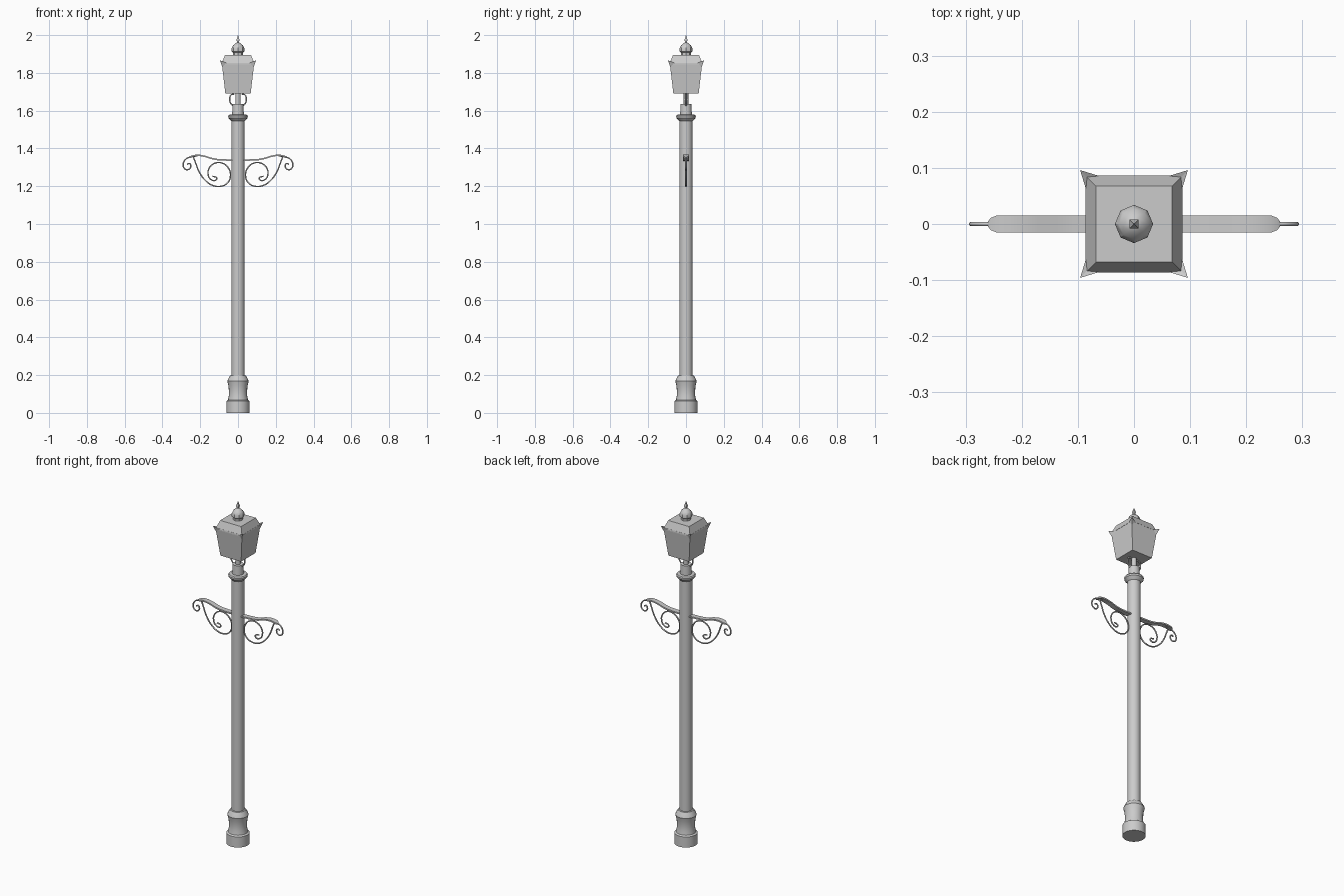
import bpy, bmesh, math

if "Cube" in bpy.data.objects:
    bpy.data.objects.remove(bpy.data.objects["Cube"])


def make_object(name, bm, smooth=None):
    bmesh.ops.recalc_face_normals(bm, faces=bm.faces)
    me = bpy.data.meshes.new(name)
    bm.to_mesh(me)
    bm.free()
    ob = bpy.data.objects.new(name, me)
    bpy.context.collection.objects.link(ob)
    if smooth:
        bpy.ops.object.select_all(action='DESELECT')
        bpy.context.view_layer.objects.active = ob
        ob.select_set(True)
        bpy.ops.object.shade_smooth_by_angle(angle=math.radians(smooth))
    return ob


def lathe(name, profile, sides, turn=0.0, smooth=None):
    """Stack regular polygon rings given as (radius, z) and cap both ends."""
    bm = bmesh.new()
    rings = []
    for r, z in profile:
        angles = [turn + 2 * math.pi * i / sides for i in range(sides)]
        rings.append([bm.verts.new((r * math.cos(a), r * math.sin(a), z)) for a in angles])
    for a, b in zip(rings, rings[1:]):
        for i in range(sides):
            j = (i + 1) % sides
            bm.faces.new((a[i], a[j], b[j], b[i]))
    bm.faces.new(rings[0][::-1])
    bm.faces.new(rings[-1])
    return make_object(name, bm, smooth)


def square(profile):
    return [(half * math.sqrt(2), z) for half, z in profile]


def wire(name, points, radius, side):
    """Round iron wire in the xz plane, smoothed through the points."""
    cu = bpy.data.curves.new(name, 'CURVE')
    cu.dimensions = '3D'
    cu.bevel_depth = radius
    cu.bevel_resolution = 1
    cu.use_fill_caps = True
    sp = cu.splines.new('BEZIER')
    sp.resolution_u = 5
    sp.bezier_points.add(len(points) - 1)
    for p, (x, z) in zip(sp.bezier_points, points):
        p.co = (side * x, 0, z)
        p.handle_left_type = p.handle_right_type = 'AUTO'
    ob = bpy.data.objects.new(name, cu)
    bpy.context.collection.objects.link(ob)


def arm_bar(name, side):
    """Flat wavy strip with a rounded tip."""
    # x, centre z, half width in y
    path = [(0.02, 1.338, .015), (0.07, 1.339, .015), (0.11, 1.341, .015),
            (0.14, 1.347, .015), (0.17, 1.357, .015), (0.20, 1.363, .015),
            (0.225, 1.363, .015), (0.245, 1.359, .015), (0.255, 1.355, .011),
            (0.26, 1.352, .005)]
    bm = bmesh.new()
    rows = [[bm.verts.new((side * x, sy * w, z + dz))
             for sy, dz in ((-1, -.004), (1, -.004), (1, .004), (-1, .004))]
            for x, z, w in path]
    for a, b in zip(rows, rows[1:]):
        for i in range(4):
            j = (i + 1) % 4
            bm.faces.new((a[i], a[j], b[j], b[i]))
    bm.faces.new(rows[0])
    bm.faces.new(rows[-1])
    make_object(name, bm, 40)


# Post: foot, waisted pedestal, shaft, collar, neck
lathe("base", [(.062, 0), (.062, .062), (.053, .068), (.049, .09), (.048, .115),
               (.051, .145), (.057, .168), (.053, .178), (.042, .197), (.034, .199)],
      20, smooth=35)
lathe("shaft", [(.035, .19), (.035, 1.555)], 20, smooth=35)
lathe("collar", [(.035, 1.545), (.042, 1.552), (.051, 1.562), (.052, 1.572),
                 (.048, 1.578), (.033, 1.580)], 20, smooth=35)
lathe("neck", [(.031, 1.575), (.029, 1.635)], 20, smooth=35)
lathe("lantern_stem", [(.014, 1.63), (.014, 1.692)], 12, smooth=35)

# Lantern: four-sided body and roof
q = math.pi / 4
lathe("lantern_body", square([(.067, 1.69), (.085, 1.845), (.085, 1.856)]), 4, q)
lathe("lantern_roof", square([(.086, 1.852), (.068, 1.896)]), 4, q)

# Upturned corner tips
for k in range(4):
    c, s = [(1, 1), (-1, 1), (-1, -1), (1, -1)][k]
    bm = bmesh.new()
    v = [bm.verts.new((c * x, s * y, z)) for x, y, z in
         ((.085, .060, 1.852), (.060, .085, 1.852), (.083, .083, 1.83),
          (.076, .076, 1.852), (.096, .096, 1.867))]
    for f in ((0, 2, 4), (2, 1, 4), (1, 3, 4), (3, 0, 4), (0, 3, 2), (1, 2, 3)):
        bm.faces.new([v[i] for i in f])
    make_object("corner_tip_%d" % k, bm)

# Finial: octagonal ball and square spike
lathe("finial_ball", [(.027, 1.893), (.027, 1.908), (.034, 1.914), (.034, 1.930),
                      (.027, 1.945), (.014, 1.956), (.005, 1.961)], 8, smooth=35)
lathe("finial_spike", square([(.003, 1.955), (.008, 1.974), (.0005, 2.0)]), 4, q)

# Mirrored ironwork
for side, tag in ((1, "right"), (-1, "left")):
    arm_bar("arm_bar_" + tag, side)
    wire("tip_scroll_" + tag, [(.215, 1.361), (.25, 1.355), (.278, 1.342), (.290, 1.318),
                               (.283, 1.293), (.264, 1.288), (.250, 1.303),
                               (.256, 1.320), (.270, 1.316)], .004, side)
    wire("brace_scroll_" + tag, [(.238, 1.358), (.225, 1.325), (.205, 1.275), (.17, 1.228),
                                 (.13, 1.203), (.09, 1.200), (.055, 1.218), (.040, 1.255),
                                 (.052, 1.298), (.085, 1.323), (.125, 1.321),
                                 (.153, 1.295), (.158, 1.262), (.145, 1.237),
                                 (.120, 1.231), (.112, 1.243), (.135, 1.253)],
         .004, side)
    wire("stem_scroll_" + tag, [(.020, 1.688), (.036, 1.684), (.044, 1.662),
                                (.038, 1.638), (.024, 1.625)], .004, side)
